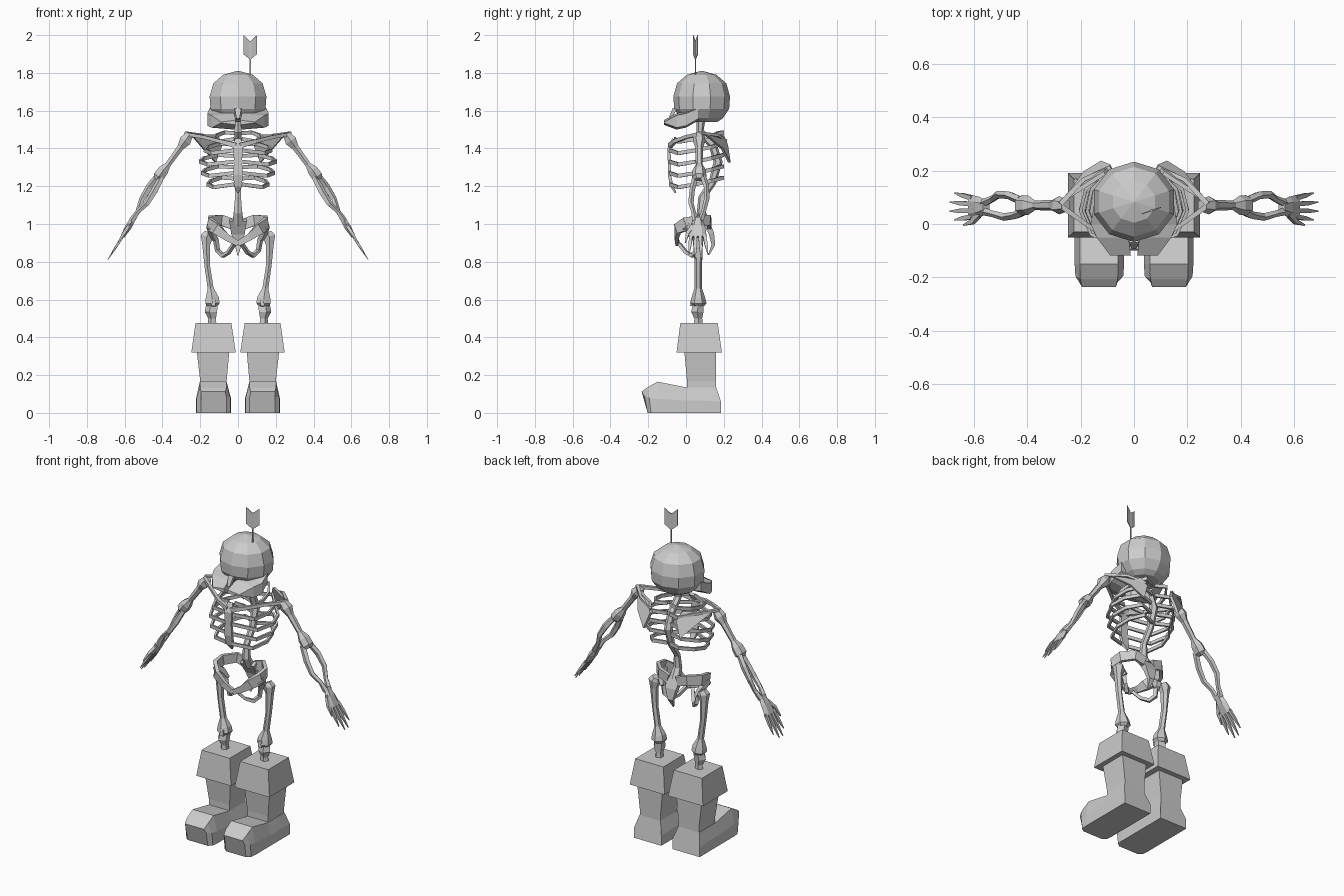
import bpy, math
from mathutils import Vector as V


def build(name, rings, mirror=False):
    """Skin a list of equal-length point rings, capping both ends."""
    n = len(rings[0])
    verts = [tuple(p) for r in rings for p in r]
    faces = [tuple(reversed(range(n))), tuple(range(len(verts) - n, len(verts)))]
    for k in range(len(rings) - 1):
        for i in range(n):
            j = (i + 1) % n
            faces.append((k * n + i, k * n + j, k * n + n + j, k * n + n + i))
    me = bpy.data.meshes.new(name)
    me.from_pydata(verts, [], faces)
    me.update()
    ob = bpy.data.objects.new(name, me)
    bpy.context.collection.objects.link(ob)
    if mirror:
        ob.modifiers.new("Mirror", "MIRROR").use_axis[0] = True
    return ob


def tube(name, pts, hint=(0, 1, 0), n=5, mirror=True):
    """Bone along pts (x, y, z, half width, half size along hint)."""
    c = [V(p[:3]) for p in pts]
    rings = []
    for i, p in enumerate(pts):
        t = (c[min(i + 1, len(c) - 1)] - c[max(i - 1, 0)]).normalized()
        u = V(hint).cross(t).normalized()
        w = t.cross(u)
        rings.append([c[i] + u * p[3] * math.cos(a) + w * p[4] * math.sin(a)
                      for a in (2 * math.pi * (k + 0.5) / n for k in range(n))])
    return build(name, rings, mirror)


def box_ring(x0, x1, y0, y1, z):
    return [(x0, y0, z), (x1, y0, z), (x1, y1, z), (x0, y1, z)]


UP = (0, 0, 1)

# Skull dome
rings = []
for z, s in [(1.54, .55), (1.56, .75), (1.61, .97), (1.675, 1), (1.745, .87), (1.79, .52), (1.811, .02)]:
    rings.append([(.158 * s * math.sin(a), .083 - .15 * s * math.cos(a), z)
                  for a in (2 * math.pi * k / 10 for k in range(10))])
build("skull", rings)

# Cheeks and upper jaw
cheek = [(.10, .15, .07, 1.55, 1.625), (.07, .162, 0, 1.51, 1.595),
         (.02, .14, -.05, 1.50, 1.585), (.012, .09, -.117, 1.525, 1.55)]
build("cheek", [[(a, y, z0), (b, y, z0 + .01), (b, y, z1 - .01), (a, y, z1)]
                for a, b, y, z0, z1 in cheek], True)
tube("nose_bridge", [(0, -.06, 1.61, .025, .015), (0, -.085, 1.555, .012, .012)], n=4, mirror=False)

# Arrow stuck in the head
tube("arrow_shaft", [(.065, .05, 1.75, .005, .005), (.065, .05, 1.97, .005, .005)], n=4, mirror=False)
outline = [(0, 1.87), (.038, 1.90), (.038, 2.0), (0, 1.967), (-.038, 2.0), (-.038, 1.90)]
build("arrow_feather", [[(.065 + d * .95 + o * .3, .05 + d * .32 - o, z) for d, z in outline]
                        for o in (-.002, .002)])

# Spine from neck to tail
tube("spine", [(0, .08, 1.57, .025, .025), (0, .075, 1.49, .02, .02), (0, .14, 1.42, .022, .022),
               (0, .17, 1.33, .024, .024), (0, .14, 1.22, .02, .02), (0, .085, 1.14, .018, .02),
               (0, .08, 1.06, .026, .024), (0, .11, 1.0, .034, .026)], n=6, mirror=False)
tube("sacrum", [(0, .10, 1.02, .065, .025), (0, .135, .95, .05, .02), (0, .145, .89, .025, .014),
                (0, .12, .835, .004, .004)], n=4, mirror=False)

# Ribs
for i, (z, w) in enumerate([(1.455, .13), (1.395, .175), (1.335, .2), (1.275, .19), (1.215, .16)]):
    front = -.085 if i else -.06
    h = .014
    tube(f"rib_{i + 1}", [(.01, .165, z + .025, .009, h), (w * .55, .195, z + .03, .009, h),
                          (w * .9, .13, z + .012, .009, h), (w, .05, z - .005, .009, h),
                          (w * .8, -.04, z - .02, .009, h), (.02, front, z - .005, .007, h)], UP, 4)

# Breastbone
tube("breastbone", [(0, -.065, 1.45, .022, .012), (0, -.09, 1.40, .035, .012), (0, -.088, 1.33, .03, .012),
                    (0, -.088, 1.26, .036, .012), (0, -.075, 1.20, .028, .012), (0, -.055, 1.165, .006, .006)],
     n=4, mirror=False)

# Collarbones and shoulder blades
tube("collarbone", [(.01, -.085, 1.415, .014, .02), (.09, -.06, 1.437, .012, .014),
                    (.18, .0, 1.46, .011, .013), (.27, .065, 1.475, .014, .014)], UP, 4)
blade = [(.25, .10, 1.475), (.11, .19, 1.475), (.085, .215, 1.42), (.12, .23, 1.325), (.185, .19, 1.40)]
build("shoulder_blade", [[(x + o * .5, y + o, z) for x, y, z in blade] for o in (-.007, .007)], True)
tube("shoulder_ridge", [(.09, .212, 1.44, .009, .009), (.19, .165, 1.47, .011, .011),
                        (.275, .075, 1.482, .014, .01)], UP, 4)

# Arms
tube("upper_arm", [(.255, .07, 1.475, .022, .025), (.28, .07, 1.44, .036, .034), (.305, .07, 1.405, .02, .02),
                   (.37, .07, 1.315, .017, .018), (.395, .07, 1.285, .032, .036),
                   (.42, .07, 1.25, .034, .038), (.43, .07, 1.235, .018, .025)], n=6)
for nm, s in (("forearm_outer", 1), ("forearm_inner", -1)):
    d = .012 * s
    tube(nm, [(.415 + d, .07 + .02 * s, 1.25, .017, .017), (.455 + d, .07 + .038 * s, 1.185 + d, .02, .015),
              (.495 + d, .068 + .042 * s, 1.12 + d, .016, .015), (.53, .066 + .027 * s, 1.065, .013, .013),
              (.562, .063 + .015 * s, 1.015, .018, .016)])

# Hands
tube("palm", [(.553, .063, 1.03, .016, .025), (.58, .062, .985, .02, .04), (.612, .062, .932, .012, .048)], n=6)
for i, (y0, y1, z) in enumerate([(.027, .015, .84), (.05, .048, .812), (.074, .082, .813), (.097, .116, .84)]):
    xt = .69 - (z - .81) * .62
    tube(f"finger_{i + 1}", [(.605, y0, .943, .011, .012), ((.605 + xt) / 2, (y0 + y1) / 2, (.943 + z) / 2, .009, .012),
                             (xt, y1, z, .002, .003)], n=4)
tube("thumb", [(.575, .04, .995, .012, .014), (.605, .008, .95, .011, .013), (.637, -.004, .90, .003, .004)], n=4)

# Pelvis
tube("hip_wing", [(.03, .125, 1.0, .014, .04), (.09, .12, 1.02, .014, .04), (.145, .06, 1.015, .015, .042),
                  (.15, -.0, 1.0, .017, .05), (.115, -.045, .975, .016, .04),
                  (.06, -.05, .93, .014, .026), (0, -.045, .895, .014, .02)], UP, 4)
tube("hip_socket", [(.15, .0, .99, .02, .025), (.135, .04, .95, .022, .028), (.115, .06, .91, .016, .018)], n=5)
tube("sit_bone", [(.02, -.035, .895, .012, .014), (.05, .0, .85, .012, .014), (.08, .035, .832, .014, .016),
                  (.108, .055, .86, .014, .014), (.118, .05, .92, .016, .016)], (.6, -.4, .1), 4)

# Legs
tube("thigh", [(.155, .065, .955, .025, .022), (.165, .065, .935, .038, .03), (.168, .065, .89, .024, .024),
               (.163, .065, .78, .017, .02), (.145, .065, .66, .018, .02), (.137, .065, .61, .04, .036),
               (.135, .065, .58, .044, .044), (.135, .065, .565, .03, .03)], n=6)
tube("shin", [(.135, .065, .57, .034, .03), (.14, .06, .535, .036, .034), (.135, .065, .50, .022, .022),
              (.135, .065, .45, .028, .025)], n=5)
tube("kneecap", [(.13, .035, .60, .016, .012), (.13, .03, .565, .016, .012)], n=4)

# Boots
build("boot_cuff", [box_ring(.012, .247, -.05, .19, .32), box_ring(.035, .225, -.03, .168, .475)], True)
build("boot_leg", [box_ring(.06, .2, .005, .16, .12), box_ring(.06, .2, .005, .16, .17),
                   box_ring(.045, .22, -.01, .16, .34)], True)
foot = []
# back to toe: y at sole / side / top, top height, side height, inset
for ys, ym, yt, zt, zm, k in [(.185, .185, .16, .135, .06, 0), (.1, .1, .1, .135, .065, 0),
                              (.0, .0, .0, .135, .065, 0), (-.15, -.15, -.15, .165, .075, 0),
                              (-.185, -.195, -.205, .135, .08, .003), (-.203, -.218, -.235, .112, .085, .025)]:
    a, b, c, d = .037 + k, .222 - k, .06 + k * .3, .202 - k * .3
    foot.append([(a, ys, 0), (b, ys, 0), (b, ym, zm), (d, yt, zt), (c, yt, zt), (a, ym, zm)])
build("boot_foot", foot, True)

# Make every face point outwards
import bmesh
for ob in bpy.context.collection.objects:
    bm = bmesh.new()
    bm.from_mesh(ob.data)
    bmesh.ops.recalc_face_normals(bm, faces=bm.faces)
    bm.to_mesh(ob.data)
    bm.free()
